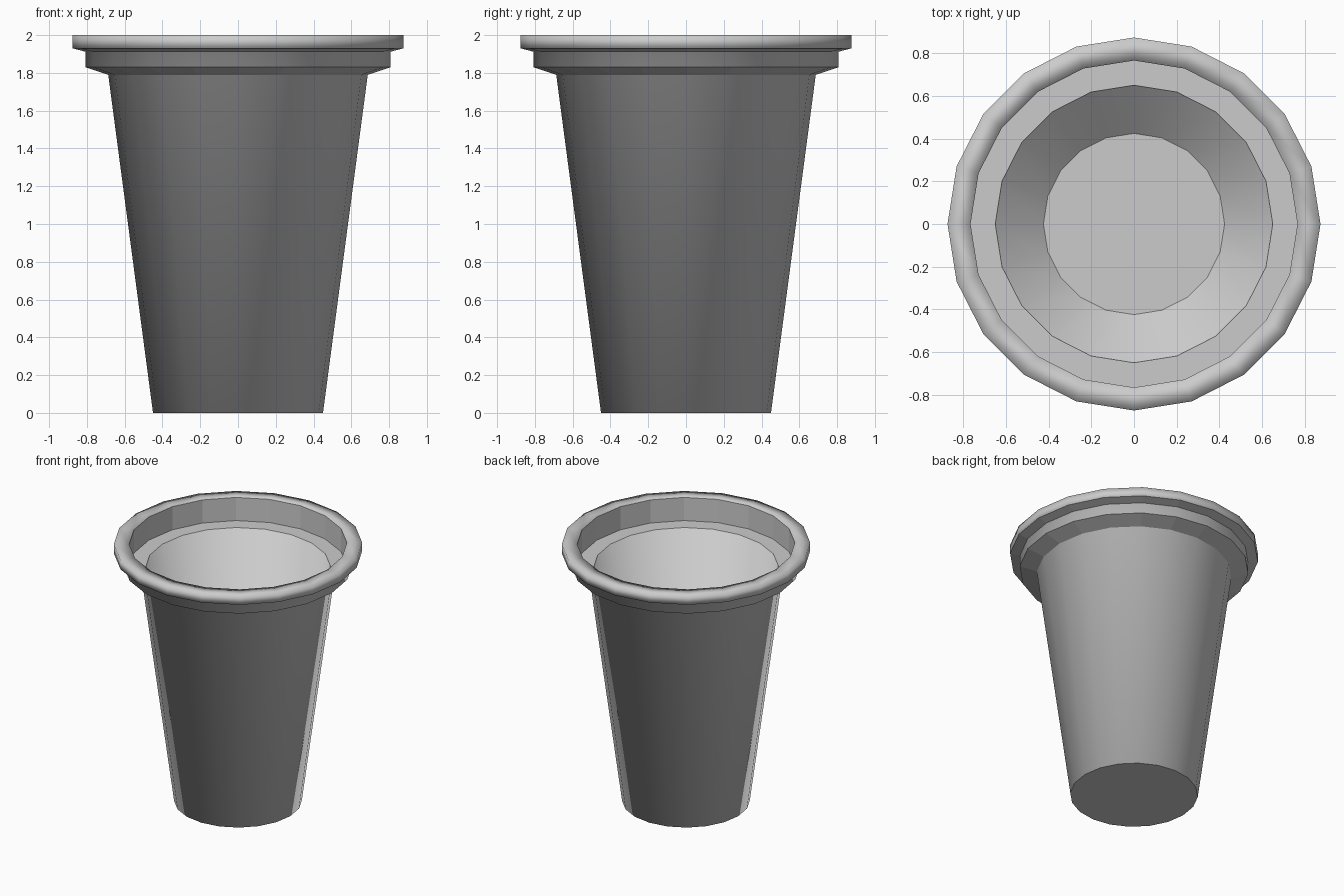
import bpy, math
from mathutils import Vector

if "Cube" in bpy.data.objects:
    bpy.data.objects.remove(bpy.data.objects["Cube"])

SIDES = 20

# Wall profile: radius, height, whether the band to the next point is smooth
PROFILE = [
    (0.45, 0.00, True),      # outer wall
    (0.687, 1.79, False),    # sloped shoulder
    (0.807, 1.83, True),     # collar
    (0.807, 1.912, False),   # underside of lip
    (0.875, 1.93, True),     # lip side
    (0.875, 2.00, True),     # lip top
    (0.767, 2.00, False),    # inner collar wall
    (0.767, 1.82, False),    # inner ledge
    (0.651, 1.82, True),     # inner wall
    (0.425, 0.07, True),     # floor ring
]


def spin(r, z, i):
    a = 2 * math.pi * i / SIDES
    return Vector((r * math.cos(a), r * math.sin(a), z))


def lathe(name, profile):
    n = len(profile)
    verts = [spin(r, z, i) for r, z, _ in profile for i in range(SIDES)]
    # Band slopes, with the base and floor discs at the two ends
    slopes = [Vector((0, -1))]
    for (r0, z0, _), (r1, z1, _) in zip(profile, profile[1:]):
        slopes.append(Vector((z1 - z0, r0 - r1)).normalized())
    slopes.append(Vector((0, 1)))
    # Soft ring directions blend the two surfaces that meet there
    soft = [(slopes[k] + slopes[k + 1]).normalized() for k in range(n)]

    faces, normals, smooth = [], [], []
    # Bands between neighbouring rings
    for k in range(n - 1):
        for i in range(SIDES):
            j = (i + 1) % SIDES
            faces.append((k * SIDES + i, k * SIDES + j,
                          (k + 1) * SIDES + j, (k + 1) * SIDES + i))
            smooth.append(profile[k][2])
            if profile[k][2]:
                normals += [spin(*soft[k], i), spin(*soft[k], j),
                            spin(*soft[k + 1], j), spin(*soft[k + 1], i)]
            else:
                normals += [spin(*slopes[k + 1], i + 0.5)] * 4
    # Underside and inner floor
    faces.append(tuple(reversed(range(SIDES))))
    faces.append(tuple(range((n - 1) * SIDES, n * SIDES)))
    normals += [Vector((0, 0, -1))] * SIDES + [Vector((0, 0, 1))] * SIDES
    smooth += [False, False]

    mesh = bpy.data.meshes.new(name)
    mesh.from_pydata(verts, [], faces)
    mesh.polygons.foreach_set("use_smooth", smooth)
    mesh.update()
    mesh.normals_split_custom_set([tuple(v) for v in normals])
    obj = bpy.data.objects.new(name, mesh)
    bpy.context.collection.objects.link(obj)
    return obj


lathe("cup", PROFILE)
